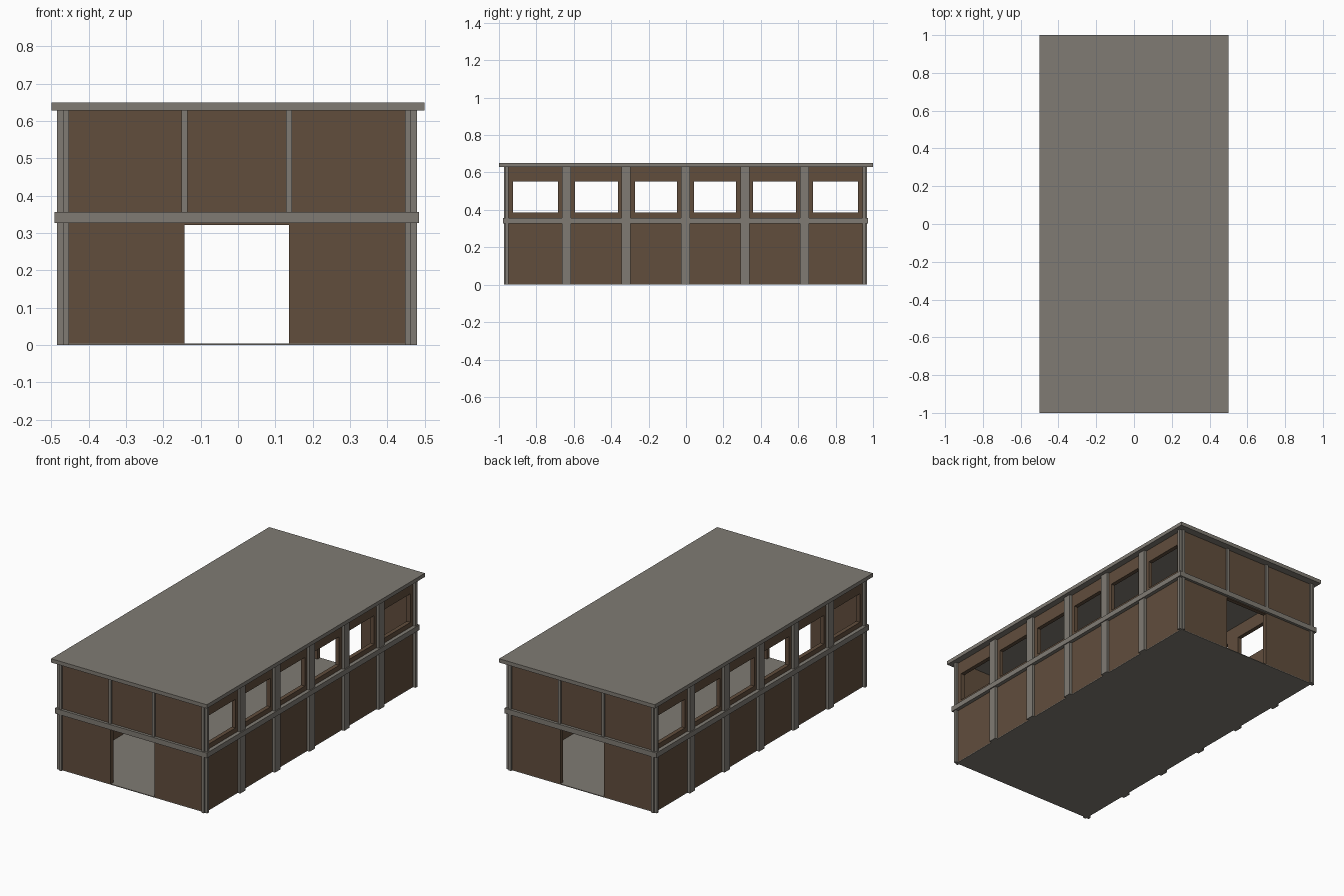
import bpy, bmesh

if "Cube" in bpy.data.objects:
    bpy.data.objects.remove(bpy.data.objects["Cube"])

CX = CY = -0.003            # body sits slightly off the roof centre
HX, HY = 0.466, 0.96        # outer wall faces
T = 0.024                   # wall thickness
Z0, ZB0, ZB1, ZR0, ZR1 = 0.004, 0.327, 0.357, 0.628, 0.65


def material(name, rgb):
    m = bpy.data.materials.new(name)
    m.diffuse_color = (*rgb, 1)
    m.use_nodes = True
    m.node_tree.nodes["Principled BSDF"].inputs["Base Color"].default_value = m.diffuse_color
    return m


GREY = material("warm grey concrete", (0.215, 0.198, 0.172))
BROWN = material("brown cladding", (0.119, 0.075, 0.046))


def add_object(name, bm, mat):
    bmesh.ops.recalc_face_normals(bm, faces=bm.faces)
    me = bpy.data.meshes.new(name)
    bm.to_mesh(me)
    bm.free()
    me.materials.append(mat)
    ob = bpy.data.objects.new(name, me)
    bpy.context.collection.objects.link(ob)
    return ob


def box(name, x, y, z, mat=GREY):
    """Box from (min, max) pairs."""
    bm = bmesh.new()
    bmesh.ops.create_cube(bm, size=1)
    for v in bm.verts:
        for i, (a, b) in enumerate((x, y, z)):
            v.co[i] = (a + b) / 2 + v.co[i] * (b - a)
    return add_object(name, bm, mat)


def wall(name, us, vs, hole, place):
    """Wall sheet on a u/v grid with open cells, thickened by solidify."""
    bm = bmesh.new()
    grid = [[bm.verts.new(place(u, v)) for v in vs] for u in us]
    for i in range(len(us) - 1):
        for j in range(len(vs) - 1):
            if not hole(i, j):
                bm.faces.new((grid[i][j], grid[i + 1][j],
                              grid[i + 1][j + 1], grid[i][j + 1]))
    ob = add_object(name, bm, BROWN)
    mod = ob.modifiers.new("thickness", 'SOLIDIFY')
    mod.thickness = T
    mod.offset = 0


def span(c, half):
    return (c - half, c + half)


# Floor slab and roof slab
box("floor_slab", span(CX, HX), span(CY, HY), (0, Z0))
box("roof_slab", (-0.5, 0.5), (-1, 1), (ZR0, ZR1))

# Long side walls with six window openings
windows = [(-0.925, -0.684), (-0.594, -0.364), (-0.273, -0.048),
           (0.043, 0.267), (0.358, 0.588), (0.679, 0.92)]
us = [CY - HY] + [e for w in windows for e in w] + [CY + HY]
vs = [Z0, 0.385, 0.551, ZR0]
for s, side in ((-1, "left"), (1, "right")):
    wall(side + "_wall", us, vs, lambda i, j: i % 2 == 1 and j == 1,
         lambda u, v: (CX + s * (HX - T / 2), u, v))

# End walls with a central doorway
us = [CX - HX + T, CX - 0.14, CX + 0.14, CX + HX - T]
for s, end in ((-1, "front"), (1, "back")):
    wall(end + "_wall", us, [Z0, 0.322, ZR0], lambda i, j: i == 1 and j == 0,
         lambda u, v: (u, CY + s * (HY - T / 2), v))

# Pilasters along the sides, mullions on the ends, corner posts on both
for sx, side in ((-1, "left"), (1, "right")):
    px = sorted((CX + sx * (HX - 0.004), CX + sx * 0.482))
    for k in range(5):
        box(f"{side}_pilaster_{k + 1}", px,
            span(CY + (k - 2) * 0.318, 0.0245), (0, ZR0))
    for sy, end in ((-1, "front"), (1, "back")):
        py = sorted((CY + sy * (HY - 0.004), CY + sy * 0.971))
        box(f"{end}_{side}_side_post", px,
            sorted((CY + sy * 0.947, CY + sy * 0.963)), (0, ZR0))
        box(f"{end}_{side}_end_post", sorted((CX + sx * 0.45, CX + sx * 0.466)),
            py, (0, ZR0))
        box(f"{end}_{side}_mullion", span(CX + sx * 0.14, 0.008),
            py, (ZB1 - 0.005, ZR0))

# Belt course around the building
for s, side, end in ((-1, "left", "front"), (1, "right", "back")):
    box(side + "_belt", sorted((CX + s * (HX - 0.004), CX + s * 0.488)),
        span(CY, 0.976), (ZB0, ZB1))
    box(end + "_belt", span(CX, HX - 0.004),
        sorted((CY + s * (HY - 0.004), CY + s * 0.976)), (ZB0, ZB1))
